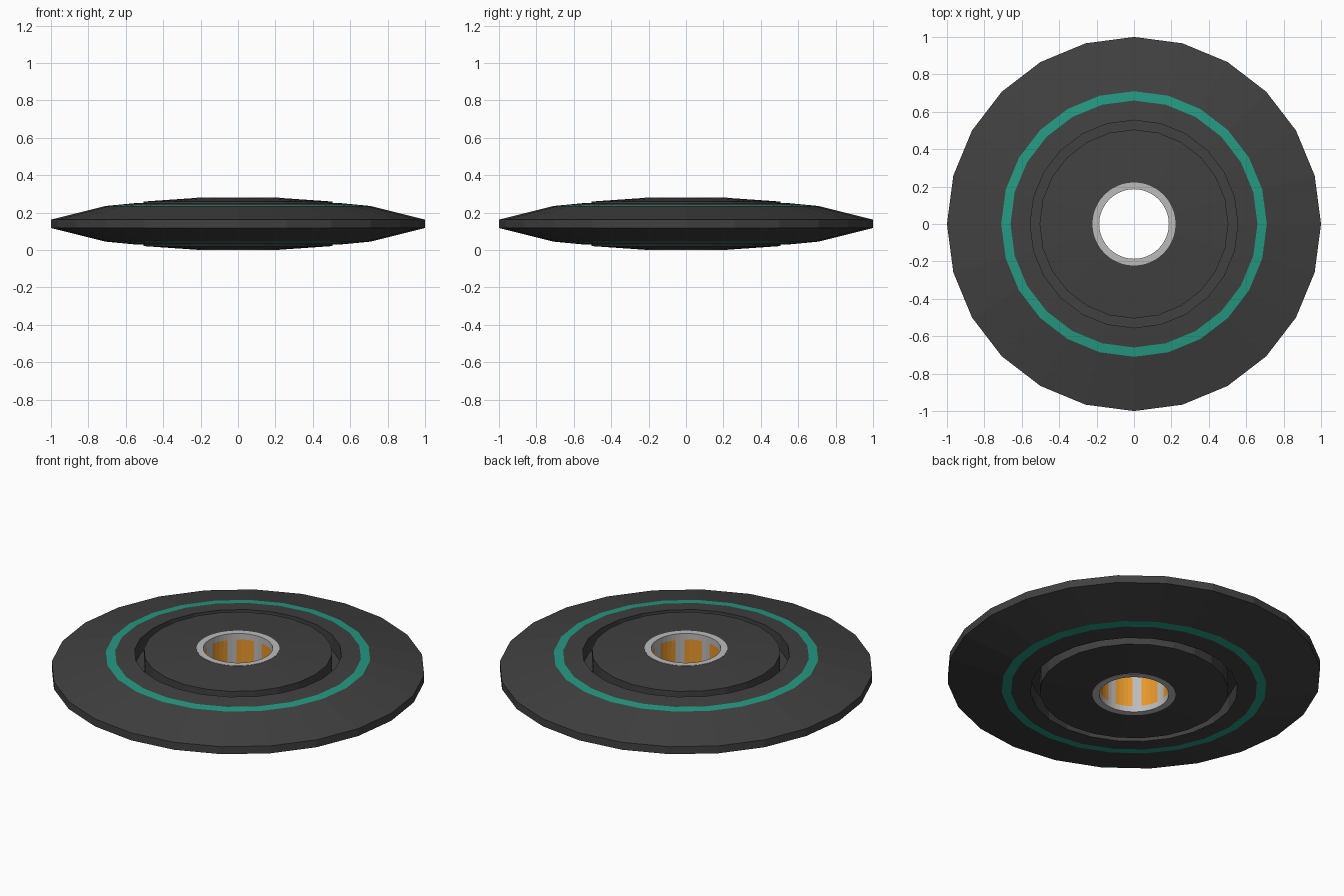
import bpy, bmesh, math

if "Cube" in bpy.data.objects:
    bpy.data.objects.remove(bpy.data.objects["Cube"])

MID = 0.14  # mid height of the disc


def material(name, rgb):
    m = bpy.data.materials.new(name)
    m.diffuse_color = (*rgb, 1)
    m.use_nodes = True
    m.node_tree.nodes["Principled BSDF"].inputs["Base Color"].default_value = m.diffuse_color
    return m


CHARCOAL = material("charcoal", (0.052, 0.052, 0.052))
TEAL = material("teal", (0.018, 0.32, 0.22))
STEEL = material("light grey", (0.50, 0.50, 0.50))
ORANGE = material("orange", (0.80, 0.31, 0.025))


def lathe(name, half, sides, mats, rule=None):
    """Revolve a closed outline: the upper half (radius, height over mid) is mirrored below."""
    outline = half + [(r, -h) for r, h in reversed(half)]
    bm = bmesh.new()
    rings = []
    for r, h in outline:
        rings.append([bm.verts.new((r * math.cos(2 * math.pi * i / sides),
                                    r * math.sin(2 * math.pi * i / sides), MID + h))
                      for i in range(sides)])
    n = len(rings)
    for k in range(n):
        a, b = rings[k], rings[(k + 1) % n]
        for i in range(sides):
            j = (i + 1) % sides
            f = bm.faces.new((a[i], a[j], b[j], b[i]))
            if rule:
                f.material_index = rule(f.calc_center_median())
    bmesh.ops.recalc_face_normals(bm, faces=bm.faces)
    me = bpy.data.meshes.new(name)
    bm.to_mesh(me)
    bm.free()
    for m in mats:
        me.materials.append(m)
    ob = bpy.data.objects.new(name, me)
    bpy.context.collection.objects.link(ob)
    return ob


# Outer blade ring with a teal band on both faces
def band_rule(c):
    return 1 if 0.65 < math.hypot(c.x, c.y) < 0.70 and abs(c.z - MID) > 0.05 else 0


lathe("outer_ring", [(0.50, 0.02), (0.555, 0.02), (0.555, 0.110), (0.66, 0.100),
                     (0.71, 0.095), (1.0, 0.022)], 24, [CHARCOAL, TEAL], band_rule)

# Raised hub, separated from the ring by a groove
lathe("hub", [(0.215, 0.139), (0.505, 0.119)], 24, [CHARCOAL])


# Bore sleeve with eight orange panels on its inner wall
def panel_rule(c):
    angle = math.degrees(math.atan2(c.y, c.x)) % 45
    inner = math.hypot(c.x, c.y) < 0.187
    return 1 if inner and abs(c.z - MID) < 0.05 and 7.5 < angle < 37.5 else 0


lathe("bore_sleeve", [(0.186, 0.105), (0.186, 0.14), (0.222, 0.14)], 48,
      [STEEL, ORANGE], panel_rule)
